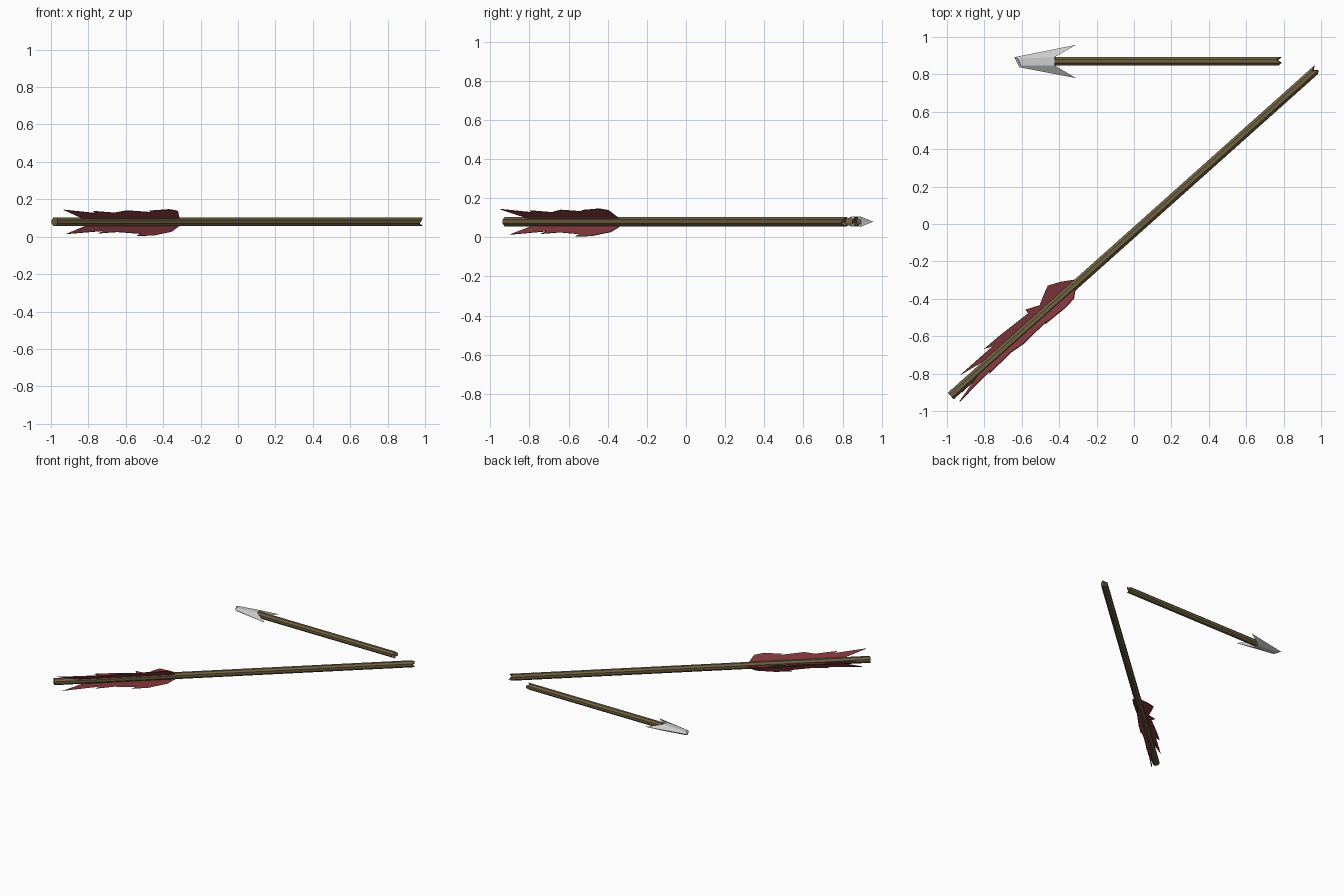
import bpy, bmesh
from math import sin, cos, pi, radians, atan2
from mathutils import Matrix, Vector

if "Cube" in bpy.data.objects:
    bpy.data.objects.remove(bpy.data.objects["Cube"])

def material(name, color):
    m = bpy.data.materials.new(name)
    m.diffuse_color = (*color, 1)
    m.use_nodes = True
    m.node_tree.nodes["Principled BSDF"].inputs["Base Color"].default_value = m.diffuse_color
    return m

wood = material("wood", (0.16, 0.12, 0.055))
red = material("feather_red", (0.22, 0.04, 0.045))

def make(name, verts, faces, mat=None, matrix=None):
    me = bpy.data.meshes.new(name)
    me.from_pydata(verts, [], faces)
    bm = bmesh.new()
    bm.from_mesh(me)
    bmesh.ops.recalc_face_normals(bm, faces=bm.faces)
    bm.to_mesh(me)
    bm.free()
    ob = bpy.data.objects.new(name, me)
    bpy.context.collection.objects.link(ob)
    if mat:
        me.materials.append(mat)
    if matrix:
        ob.matrix_world = matrix
    return ob

# Eight-sided shaft along local x; jag lists push the end rim in or out
def shaft(name, x0, x1, r, jag0, jag1, matrix):
    n = 8
    verts, faces = [], []
    for x, jag in ((x0, jag0), (x1, jag1)):
        for i in range(n):
            a = 2 * pi * (i + 0.5) / n
            verts.append((x + jag[i], r * cos(a), r * sin(a)))
    verts += [(x0 + 0.012 * any(jag0), 0, 0), (x1 - 0.02, 0, 0)]
    for i in range(n):
        j = (i + 1) % n
        faces += [(i, j, n + j, n + i), (j, i, 2 * n), (n + i, n + j, 2 * n + 1)]
    return make(name, verts, faces, wood, matrix)

Z = 0.08
long_frame = Matrix.Translation((0, -0.045, Z)) @ Matrix.Rotation(atan2(0.666, 0.746), 4, 'Z')
short_frame = Matrix.Translation((0, 0.87, Z))
flat = [0] * 8
jagged = [0.0, -0.025, 0.004, -0.012, -0.03, 0.006, -0.018, 0.004]

shaft("rear_shaft", -1.314, 1.31, 0.0255, flat, jagged, long_frame)
shaft("front_shaft", -0.45, 0.785, 0.0245, flat, jagged, short_frame)

# Ragged feather vanes: (distance along shaft, radius) outlines
left = [(-0.40, 0.02), (-0.467, 0.064), (-0.533, 0.096), (-0.58, 0.075), (-0.636, 0.046),
        (-0.709, 0.08), (-0.71, 0.055), (-0.907, 0.068), (-1.013, 0.07), (-0.97, 0.05),
        (-1.205, 0.051), (-1.05, 0.02)]
upper = [(-0.43, 0.02), (-0.475, 0.076), (-0.54, 0.086), (-0.68, 0.076), (-0.66, 0.066),
         (-0.84, 0.078), (-0.92, 0.062), (-1.08, 0.074), (-1.06, 0.06),
         (-1.297, 0.083), (-1.12, 0.02)]
lower = [(-0.42, 0.02), (-0.49, 0.056), (-0.63, 0.078), (-0.75, 0.08), (-0.72, 0.068),
         (-0.88, 0.058), (-1.02, 0.066), (-0.98, 0.052), (-1.256, 0.07), (-1.09, 0.02)]

for name, outline, angle in (("upper_feather", upper, -130), ("left_feather", left, -10),
                             ("lower_feather", lower, 110)):
    # local y points left of the shaft; negative angles rise above it
    a = radians(-angle)
    verts = [(s, r * cos(a), r * sin(a)) for s, r in outline]
    ob = make(name, verts, [tuple(range(len(verts)))], red, long_frame)
    mod = ob.modifiers.new("thickness", 'SOLIDIFY')
    mod.thickness = 0.005
    mod.offset = 0

# Barbed head: raised flat panel falling to sharp edges, blunt broken tip
h = 0.026
rim = [(-0.64, 0.022, 0), (-0.31, 0.088, 0), (-0.42, 0.026, 0),
       (-0.42, -0.026, 0), (-0.31, -0.09, 0), (-0.612, -0.032, 0)]
panel = [(-0.62, 0.014), (-0.425, 0.022), (-0.425, -0.022), (-0.605, -0.022)]
verts = list(rim)
for side in (1, -1):
    verts += [(x, y, side * (h if x > -0.5 else 0.012)) for x, y in panel]
faces = []
for b in (6, 10):
    p, q, r, s = b, b + 1, b + 2, b + 3
    faces += [(p, q, r, s), (0, 1, q, p), (1, 2, q), (2, 3, r, q),
              (3, 4, r), (4, 5, s, r), (5, 0, p, s)]
make("arrowhead", verts, faces, None, short_frame)
